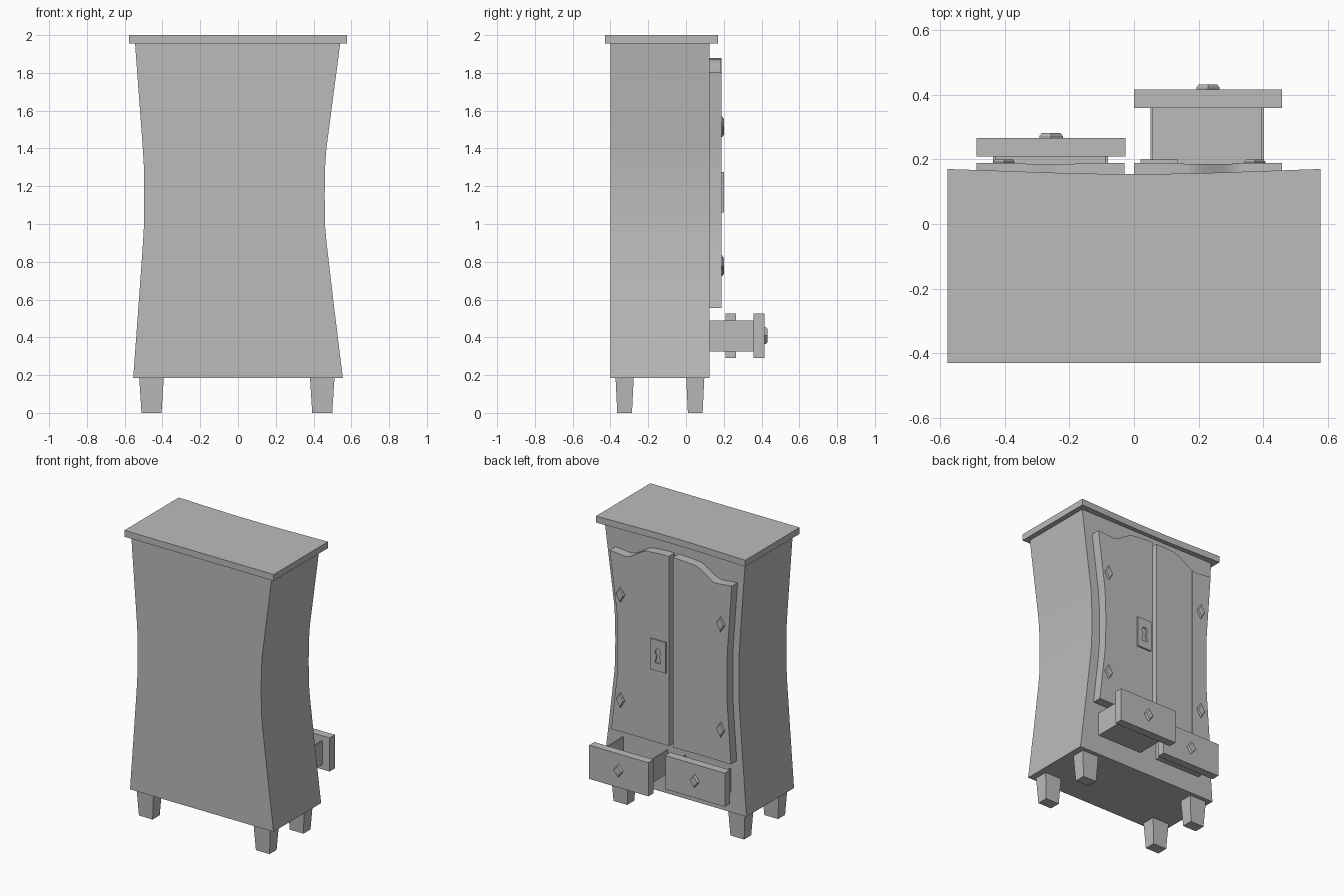
import bpy, bmesh, math

cube = bpy.data.objects.get("Cube")
if cube:
    bpy.data.objects.remove(cube, do_unlink=True)

# One plain grey for everything
grey = bpy.data.materials.new("plain grey")
grey.use_nodes = True
grey.diffuse_color = (0.5, 0.5, 0.5, 1)
grey.node_tree.nodes["Principled BSDF"].inputs["Base Color"].default_value = (0.5, 0.5, 0.5, 1)


def finish(name, bm, smooth=False):
    bmesh.ops.recalc_face_normals(bm, faces=bm.faces)
    mesh = bpy.data.meshes.new(name)
    bm.to_mesh(mesh)
    bm.free()
    mesh.materials.append(grey)
    obj = bpy.data.objects.new(name, mesh)
    bpy.context.collection.objects.link(obj)
    if smooth:
        bpy.ops.object.select_all(action="DESELECT")
        obj.select_set(True)
        bpy.context.view_layer.objects.active = obj
        bpy.ops.object.shade_smooth_by_angle(angle=math.radians(25))
    return obj


def loft(name, loops, smooth=False):
    """Closed solid through a row of matching outlines."""
    bm = bmesh.new()
    rings = [[bm.verts.new(p) for p in loop] for loop in loops]
    for a, b in zip(rings, rings[1:]):
        for i in range(len(a)):
            j = (i + 1) % len(a)
            bm.faces.new((a[i], a[j], b[j], b[i]))
    bm.faces.new(rings[0])
    bm.faces.new(rings[-1])
    return finish(name, bm, smooth)


def plate(name, outline, y0, y1, smooth=False):
    """Extrude an (x, z) outline along y."""
    return loft(name, [[(x, y, z) for x, z in outline] for y in (y0, y1)], smooth)


def box(name, x0, x1, y0, y1, z0, z1):
    return plate(name, [(x0, z0), (x1, z0), (x1, z1), (x0, z1)], y0, y1)


def rect(x0, x1, y0, y1, z):
    return [(x0, y0, z), (x1, y0, z), (x1, y1, z), (x0, y1, z)]


def diamond(name, x, z, w, h, y0, y1):
    """Diamond stud with a chamfered face."""
    def ring(s, y):
        return [(x + w * s, y, z), (x, y, z + h * s), (x - w * s, y, z), (x, y, z - h * s)]
    mid = y0 + (y1 - y0) * 0.6
    return loft(name, [ring(1, y0), ring(1, mid), ring(0.8, y1)])


# Waisted carcass: height, right half-width, left half-width
waist = [(0.185, 0.555, 0.555), (0.55, 0.51, 0.528), (0.9, 0.469, 0.503),
         (0.99, 0.461, 0.498), (1.15, 0.459, 0.497), (1.3, 0.461, 0.498),
         (1.4, 0.468, 0.504), (1.955, 0.541, 0.545)]


def side_at(z, col):
    for a, b in zip(waist, waist[1:]):
        if a[0] <= z <= b[0]:
            t = (z - a[0]) / (b[0] - a[0])
            return a[col] + t * (b[col] - a[col])


loft("carcass", [rect(-l, r, -0.4, 0.125, z) for z, r, l in waist], smooth=True)

# Top board with a gently hollow front edge
front = [(0.577 - 1.154 * i / 12) for i in range(13)]
curve = [(x, 0.155 + 0.015 * max(0, (abs(x) - 0.15) / 0.427)) for x in front]
outline = [(-0.577, -0.43), (0.577, -0.43)] + curve
loft("top_board", [[(x, y, z) for x, y in outline] for z in (1.955, 2.0)])

# Tapered feet
for sx, side in ((-1, "right"), (1, "left")):
    for cy, end in ((-0.325, "front"), (0.049, "back")):
        cx = 0.452 * sx - 0.006
        loft(f"foot_{end}_{side}",
             [rect(cx - w, cx + w, cy - d, cy + d, z)
              for w, d, z in ((0.053, 0.039, 0), (0.065, 0.048, 0.186))])


# Doors: three planks each, scrolled top, outer edge following the waist
def door_top(u):
    if u < 0.34:
        return 1.88 - 0.008 * (u / 0.34) ** 2
    if u < 0.74:
        t = (u - 0.34) / 0.4
        return 1.872 - 0.082 * (t * t * (3 - 2 * t))
    return 1.79 + 0.012 * (u - 0.74) / 0.26


def door(side, sign, inner, outer, col):
    width = outer - inner
    bottom = 0.555
    for k, plank in enumerate(("inner", "middle", "outer")):
        us = [(k + i / 8) / 3 for i in range(9)]
        pts = [(sign * (inner + width * u), door_top(u)) for u in us]
        if plank == "outer":
            shift = outer - side_at(1.8, col)
            pts += [(sign * (side_at(z, col) + shift), z)
                    for z in (1.4, 1.3, 1.15, 0.99, 0.9, bottom)]
        else:
            pts.append((pts[-1][0], bottom))
        pts.append((pts[0][0], bottom))
        plate(f"door_{side}_{plank}_plank", pts, 0.12, 0.186 if plank == "middle" else 0.189)
    for z, level in ((1.515, "upper"), (0.778, "lower")):
        diamond(f"door_{side}_{level}_stud", sign * (outer - 0.084), z, 0.033, 0.054, 0.18, 0.2)


door("left", 1, 0.0, 0.457, 1)
door("right", -1, 0.03, 0.486, 2)

# Lock plate with a cut keyhole
lock = box("lock_plate", 0.02, 0.135, 0.18, 0.2, 1.06, 1.275)
hole = [(0.0775 + 0.022 * math.cos(math.radians(a)), 1.19 + 0.025 * math.sin(math.radians(a)))
        for a in range(-60, 241, 20)]
hole += [(0.055, 1.115), (0.1, 1.115)]
cutter = plate("keyhole_cutter", hole, 0.17, 0.21)
cutter.hide_render = True
cutter.hide_set(True)
cut = lock.modifiers.new("keyhole", "BOOLEAN")
cut.operation = "DIFFERENCE"
cut.object = cutter
cut.solver = "EXACT"


# Drawers: open tray, overhanging front and a diamond pull
def drawer(side, x0, x1, y):
    a, b, t, back = x0 + 0.051, x1 - 0.055, 0.008, 0.1
    box(f"drawer_{side}_floor", a, b, back, y + 0.004, 0.325, 0.335)
    box(f"drawer_{side}_wall_a", a, a + t, back, y + 0.004, 0.325, 0.49)
    box(f"drawer_{side}_wall_b", b - t, b, back, y + 0.004, 0.325, 0.49)
    box(f"drawer_{side}_front", x0, x1, y, y + 0.058, 0.29, 0.525)
    diamond(f"drawer_{side}_pull", (x0 + x1) / 2, 0.41, 0.036, 0.045, y + 0.05, y + 0.073)


drawer("left", 0.0, 0.457, 0.358)
drawer("right", -0.486, -0.026, 0.208)
